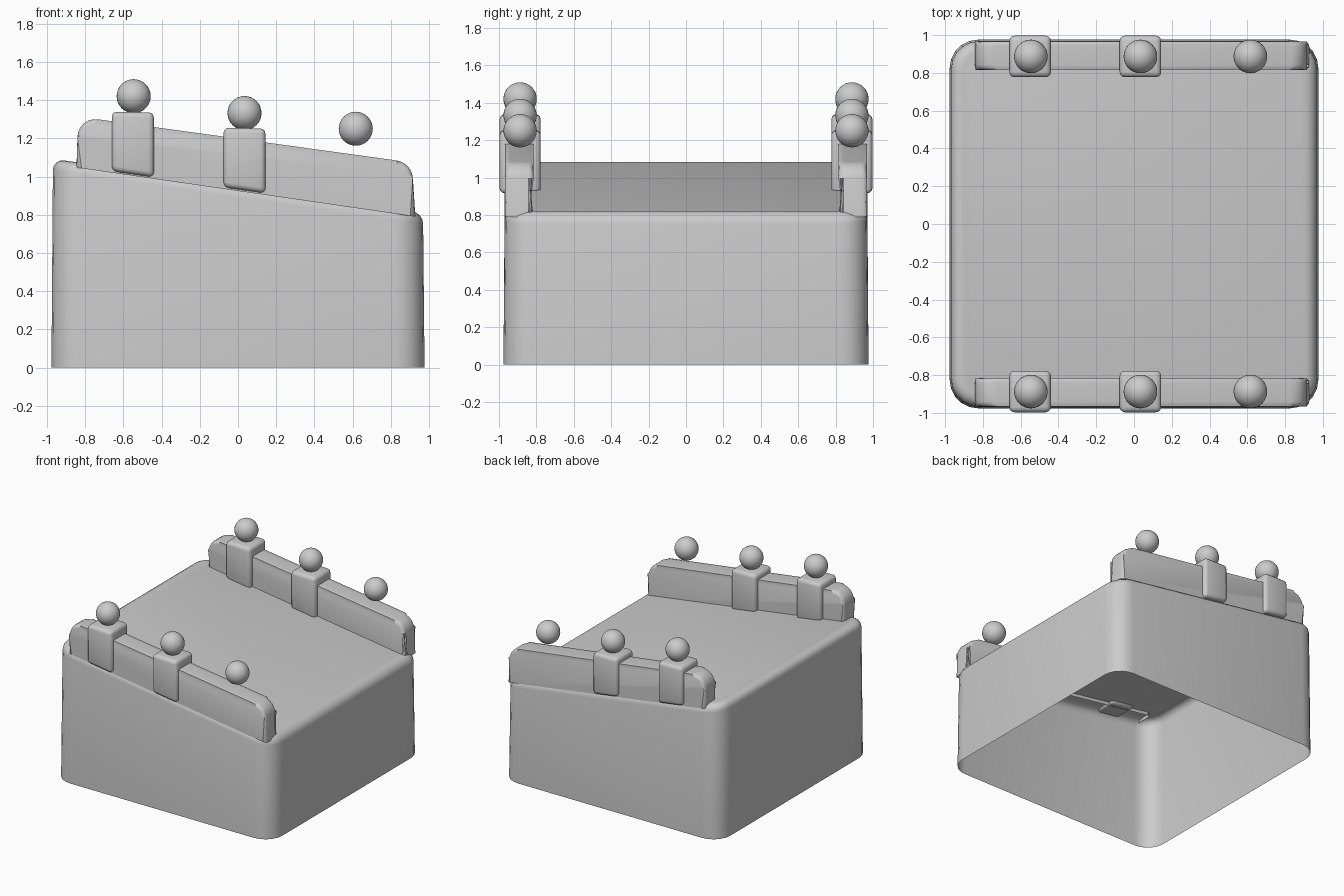
import bpy, bmesh, math

if "Cube" in bpy.data.objects:
    bpy.data.objects.remove(bpy.data.objects["Cube"])

SLOPE = -0.145


def finish(bm, name, angle=40):
    bmesh.ops.recalc_face_normals(bm, faces=bm.faces)
    me = bpy.data.meshes.new(name)
    bm.to_mesh(me)
    bm.free()
    ob = bpy.data.objects.new(name, me)
    bpy.context.collection.objects.link(ob)
    bpy.ops.object.select_all(action='DESELECT')
    ob.select_set(True)
    bpy.context.view_layer.objects.active = ob
    bpy.ops.object.shade_smooth_by_angle(angle=math.radians(angle))
    return ob


def bevel(bm, edges, offset, segments):
    bmesh.ops.bevel(bm, geom=edges, offset=offset, segments=segments,
                    profile=0.5, affect='EDGES', clamp_overlap=True)


def arc(cx, cz, r, a0, a1, n=6):
    return [(cx + r * math.cos(math.radians(a0 + (a1 - a0) * i / n)),
             cz + r * math.sin(math.radians(a0 + (a1 - a0) * i / n)))
            for i in range(n + 1)]


# Body: wedge-topped shell with rounded corners and an open bottom
bm = bmesh.new()
bmesh.ops.create_cube(bm, size=2)
for v in bm.verts:
    top = v.co.z > 0
    s = 0.968 if top else 0.976
    v.co.x *= s
    v.co.y *= s
    v.co.z = 0.952 + SLOPE * v.co.x if top else 0
bevel(bm, [e for e in bm.edges
           if abs(e.verts[0].co.z - e.verts[1].co.z) > 0.5], 0.15, 5)
bmesh.ops.delete(bm, geom=[f for f in bm.faces if all(v.co.z < 0.01 for v in f.verts)],
                 context='FACES_ONLY')
top_face = max(bm.faces, key=lambda f: f.calc_center_median().z)
bevel(bm, list(top_face.edges), 0.06, 4)
finish(bm, "body", 50)


# Rail: sloping side board with rounded ends, open underneath
def rail(name, side):
    pts = [(-0.845, 1.047)]
    pts += arc(-0.745, 1.205, 0.095, 180, 82)
    pts += arc(0.815, 0.985, 0.1, 82, 5)
    pts += [(0.928, 0.79)]
    bm = bmesh.new()
    rows = [[bm.verts.new((x, side * y, z)) for x, z in pts] for y in (0.815, 0.967)]
    a, b = rows
    for i in range(len(pts) - 1):
        bm.faces.new((a[i], a[i + 1], b[i + 1], b[i]))
    bm.faces.new(a)
    bm.faces.new(b)
    rim = [bm.edges.get((r[i], r[i + 1])) for r in rows for i in range(len(pts) - 1)]
    bevel(bm, rim, 0.03, 3)
    finish(bm, name)


# Block: rounded clamp straddling the rail, with a slanted base
def block(name, x, z0, z1, side):
    bm = bmesh.new()
    bmesh.ops.create_cube(bm, size=2)
    for v in bm.verts:
        up = v.co.z > 0
        dx = v.co.x * 0.11
        v.co.y = side * 0.887 + v.co.y * 0.11
        v.co.x = x + dx
        v.co.z = (z1 - 0.02 * dx) if up else (z0 + SLOPE * dx)
    bevel(bm, list(bm.edges), 0.028, 3)
    finish(bm, name)


# Ball: round knob above the rail
def ball(name, x, z, side):
    bm = bmesh.new()
    bmesh.ops.create_uvsphere(bm, u_segments=32, v_segments=16, radius=0.089)
    bmesh.ops.translate(bm, verts=bm.verts, vec=(x, side * 0.887, z))
    finish(bm, name, 60)


for label, side in (("front", -1), ("back", 1)):
    rail(label + "_rail", side)
    for i, (x, z0, z1) in enumerate([(-0.55, 1.012, 1.337), (0.034, 0.928, 1.253)]):
        block(f"{label}_block_{i + 1}", x, z0, z1, side)
    for i, (x, z) in enumerate([(-0.546, 1.42), (0.034, 1.332), (0.616, 1.25)]):
        ball(f"{label}_ball_{i + 1}", x, z, side)
